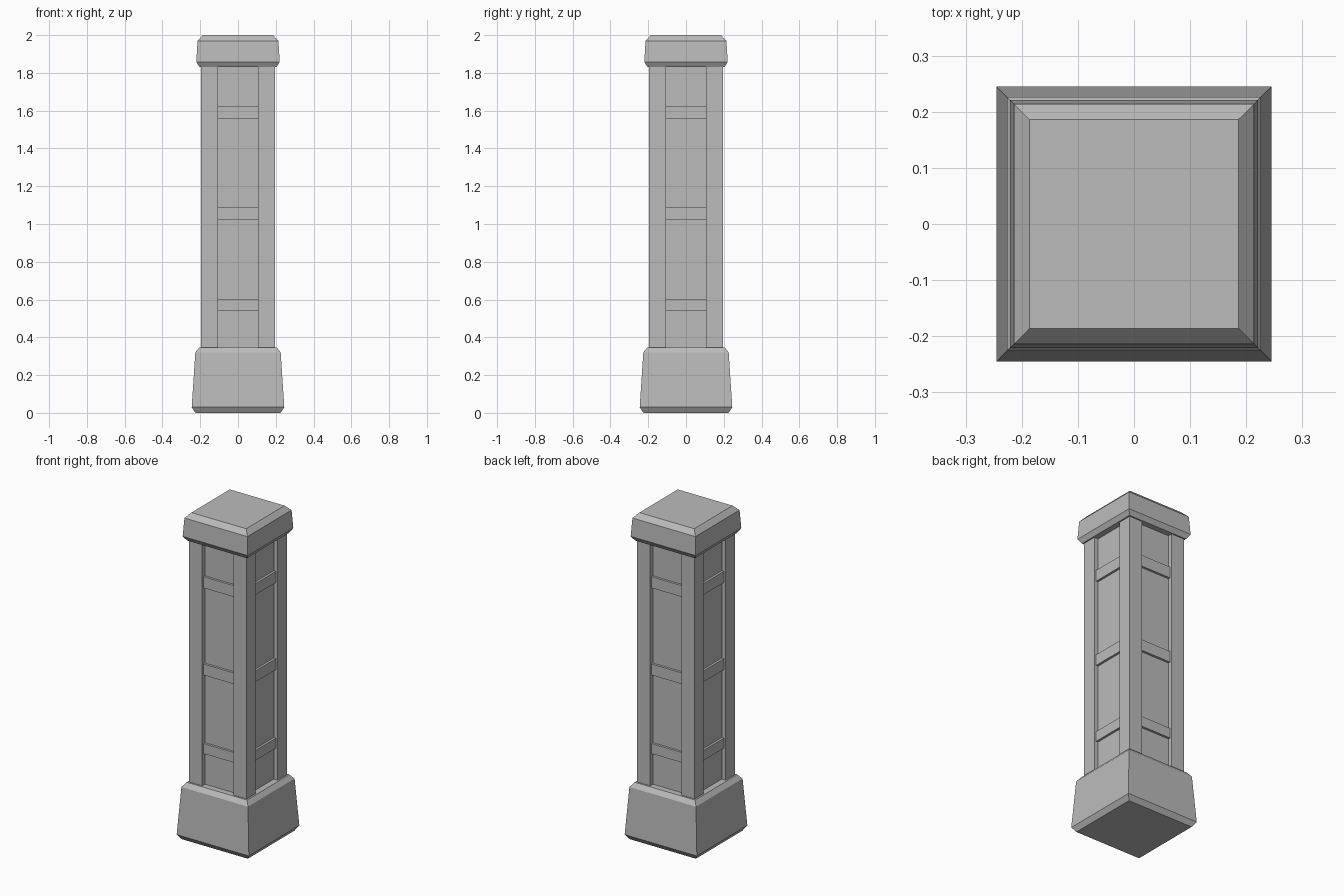
import bpy
import bmesh
from math import pi
from mathutils import Matrix

cube = bpy.data.objects.get("Cube")
if cube:
    bpy.data.objects.remove(cube, do_unlink=True)

stone = bpy.data.materials.new("grey stone")
stone.use_nodes = True
GREY = (0.5, 0.5, 0.5, 1)
stone.diffuse_color = GREY
stone.node_tree.nodes["Principled BSDF"].inputs["Base Color"].default_value = GREY


def finish(name, bm):
    bmesh.ops.recalc_face_normals(bm, faces=bm.faces)
    mesh = bpy.data.meshes.new(name)
    bm.to_mesh(mesh)
    bm.free()
    mesh.materials.append(stone)
    obj = bpy.data.objects.new(name, mesh)
    bpy.context.collection.objects.link(obj)
    return obj


def loft(name, sections):
    """Closed solid through (outline, height) sections."""
    bm = bmesh.new()
    rings = [[bm.verts.new((x, y, z)) for x, y in outline] for outline, z in sections]
    for low, high in zip(rings, rings[1:]):
        for i in range(len(low)):
            j = (i + 1) % len(low)
            bm.faces.new((low[i], low[j], high[j], high[i]))
    bm.faces.new(rings[0])
    bm.faces.new(rings[-1])
    return finish(name, bm)


def square(h):
    return [(-h, -h), (h, -h), (h, h), (-h, h)]


# Bevelled, tapering base and cap
loft("base", [(square(0.225), 0), (square(0.245), 0.03),
              (square(0.226), 0.32), (square(0.205), 0.347)])
loft("cap", [(square(0.203), 1.83), (square(0.221), 1.858),
             (square(0.214), 1.97), (square(0.186), 2)])

# Shaft with a recessed panel between corner posts on each side
HALF, PANEL, DEPTH = 0.195, 0.107, 0.027
side = [(-HALF, -HALF), (-PANEL, -HALF), (-PANEL, DEPTH - HALF),
        (PANEL, DEPTH - HALF), (PANEL, -HALF)]
outline = []
for turn in range(4):
    outline += side
    side = [(-y, x) for x, y in side]
loft("shaft", [(outline, 0.33), (outline, 1.84)])

# Three cross bars in each panel, set back from the posts
BAR_FRONT = HALF - 0.013
for turn, where in enumerate(("front", "left", "back", "right")):
    bm = bmesh.new()
    for low, high in ((0.54, 0.602), (1.022, 1.09), (1.557, 1.626)):
        place = (Matrix.Rotation(turn * pi / 2, 4, "Z")
                 @ Matrix.Translation((0, -BAR_FRONT + 0.015, (low + high) / 2))
                 @ Matrix.Diagonal((2 * PANEL, 0.03, high - low, 1)))
        bmesh.ops.create_cube(bm, size=1, matrix=place)
    finish(where + "_cross_bars", bm)
